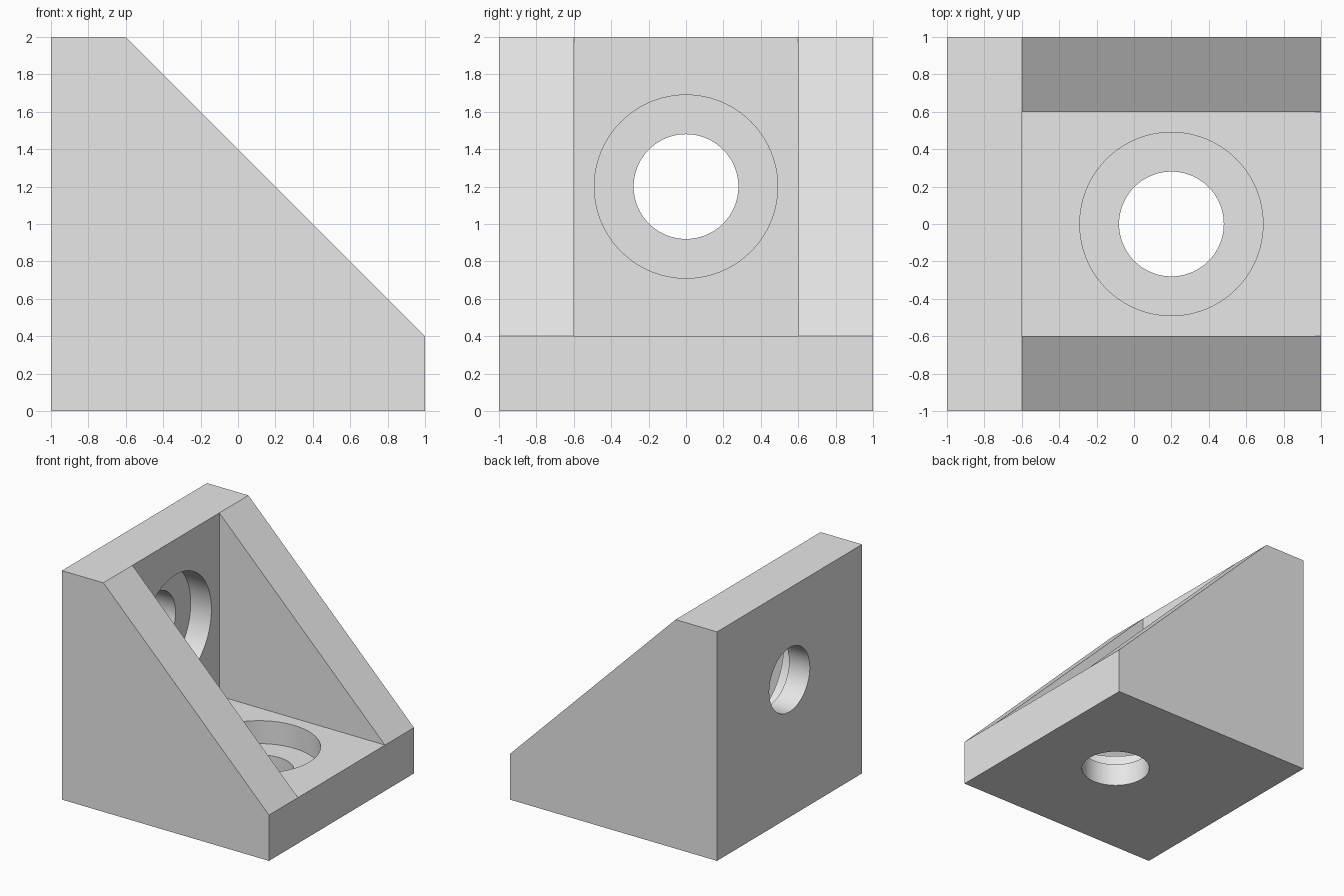
import bpy, bmesh, math
from mathutils import Matrix, Vector

if "Cube" in bpy.data.objects:
    bpy.data.objects.remove(bpy.data.objects["Cube"], do_unlink=True)

GREY = (0.8, 0.8, 0.8, 1)
grey = bpy.data.materials.new("light grey")
grey.use_nodes = True
grey.diffuse_color = GREY
grey.node_tree.nodes["Principled BSDF"].inputs["Base Color"].default_value = GREY


def make_object(name, bm):
    bmesh.ops.recalc_face_normals(bm, faces=bm.faces)
    mesh = bpy.data.meshes.new(name)
    bm.to_mesh(mesh)
    bm.free()
    mesh.materials.append(grey)
    obj = bpy.data.objects.new(name, mesh)
    bpy.context.collection.objects.link(obj)
    return obj


def prism(name, profile, half_width):
    """Extrude an x-z profile along y, centred on y = 0."""
    bm = bmesh.new()
    face = bm.faces.new([bm.verts.new((x, -half_width, z)) for x, z in profile])
    side = bmesh.ops.extrude_face_region(bm, geom=[face])
    verts = [g for g in side["geom"] if isinstance(g, bmesh.types.BMVert)]
    bmesh.ops.translate(bm, verts=verts, vec=(0, 2 * half_width, 0))
    return make_object(name, bm)


def cylinder(name, radius, start, end):
    """Cylinder running from start to end."""
    start, end = Vector(start), Vector(end)
    axis = end - start
    turn = axis.to_track_quat("Z", "Y").to_matrix().to_4x4()
    bm = bmesh.new()
    bmesh.ops.create_cone(bm, cap_ends=True, segments=96, radius1=radius,
                          radius2=radius, depth=axis.length,
                          matrix=Matrix.Translation((start + end) / 2) @ turn)
    return make_object(name, bm)


# Solid bracket with a sloping front edge
bracket = prism("corner_bracket",
                [(-1, 0), (1, 0), (1, 0.4), (-0.6, 2), (-1, 2)], 1)

# Pocket between the two gussets, then a counterbored hole in each plate
cutters = [
    prism("pocket_cutter", [(-0.6, 0.4), (2, 0.4), (2, 3), (-0.6, 3)], 0.6),
    cylinder("base_hole_cutter", 0.28, (0.2, 0, -0.5), (0.2, 0, 0.5)),
    cylinder("base_counterbore_cutter", 0.49, (0.2, 0, 0.2), (0.2, 0, 0.5)),
    cylinder("wall_hole_cutter", 0.28, (-1.5, 0, 1.2), (-0.5, 0, 1.2)),
    cylinder("wall_counterbore_cutter", 0.49, (-0.8, 0, 1.2), (-0.5, 0, 1.2)),
]

bpy.ops.object.select_all(action="DESELECT")
bpy.context.view_layer.objects.active = bracket
bracket.select_set(True)
for cutter in cutters:
    cutter.hide_render = True
    cut = bracket.modifiers.new(cutter.name, "BOOLEAN")
    cut.operation = "DIFFERENCE"
    cut.solver = "EXACT"
    cut.object = cutter
    bpy.ops.object.modifier_apply(modifier=cut.name)
    bpy.data.objects.remove(cutter, do_unlink=True)

# Smooth bores, crisp edges
bpy.ops.object.shade_smooth_by_angle(angle=math.radians(30))
